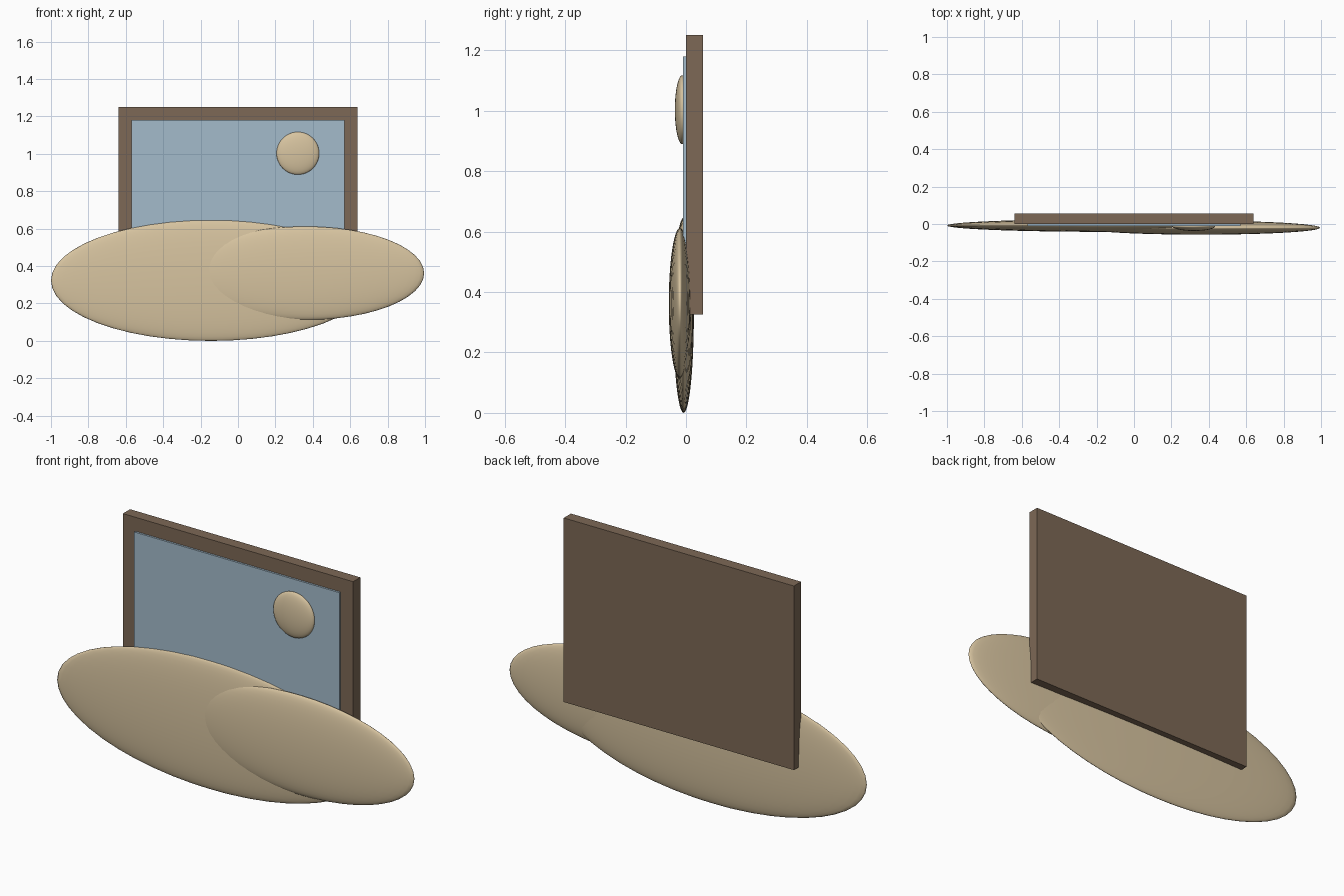
import bpy

cube = bpy.data.objects.get("Cube")
if cube:
    bpy.data.objects.remove(cube, do_unlink=True)


def material(name, color):
    mat = bpy.data.materials.new(name)
    mat.use_nodes = True
    rgba = (*color, 1.0)
    mat.diffuse_color = rgba
    mat.node_tree.nodes["Principled BSDF"].inputs["Base Color"].default_value = rgba
    return mat


def finish(name, size, mat):
    obj = bpy.context.object
    obj.name = name
    obj.scale = size
    bpy.ops.object.transform_apply(location=False, rotation=False, scale=True)
    obj.data.materials.append(mat)
    return obj


def box(name, center, size, mat):
    bpy.ops.mesh.primitive_cube_add(size=1, location=center)
    return finish(name, size, mat)


def ellipsoid(name, center, radii, mat):
    bpy.ops.mesh.primitive_uv_sphere_add(segments=48, ring_count=24, radius=1, location=center)
    obj = finish(name, radii, mat)
    bpy.ops.object.shade_smooth()
    return obj


wood = material("brown wood", (0.205, 0.140, 0.092))
sky = material("pale blue", (0.370, 0.500, 0.600))
sand = material("sand", (0.680, 0.550, 0.350))

# Board and the sky panel on its front
box("picture_board", (0, 0.0285, 0.7875), (1.28, 0.057, 0.925), wood)
box("sky_panel", (0, -0.005, 0.7875), (1.14, 0.01, 0.785), sky)

# Flattened sun and the two overlapping dunes
ellipsoid("sun", (0.32, -0.012, 1.003), (0.114, 0.025, 0.114), sand)
ellipsoid("large_dune", (-0.145, -0.008, 0.323), (0.855, 0.034, 0.323), sand)
ellipsoid("small_dune", (0.36, -0.020, 0.362), (0.635, 0.037, 0.25), sand)
